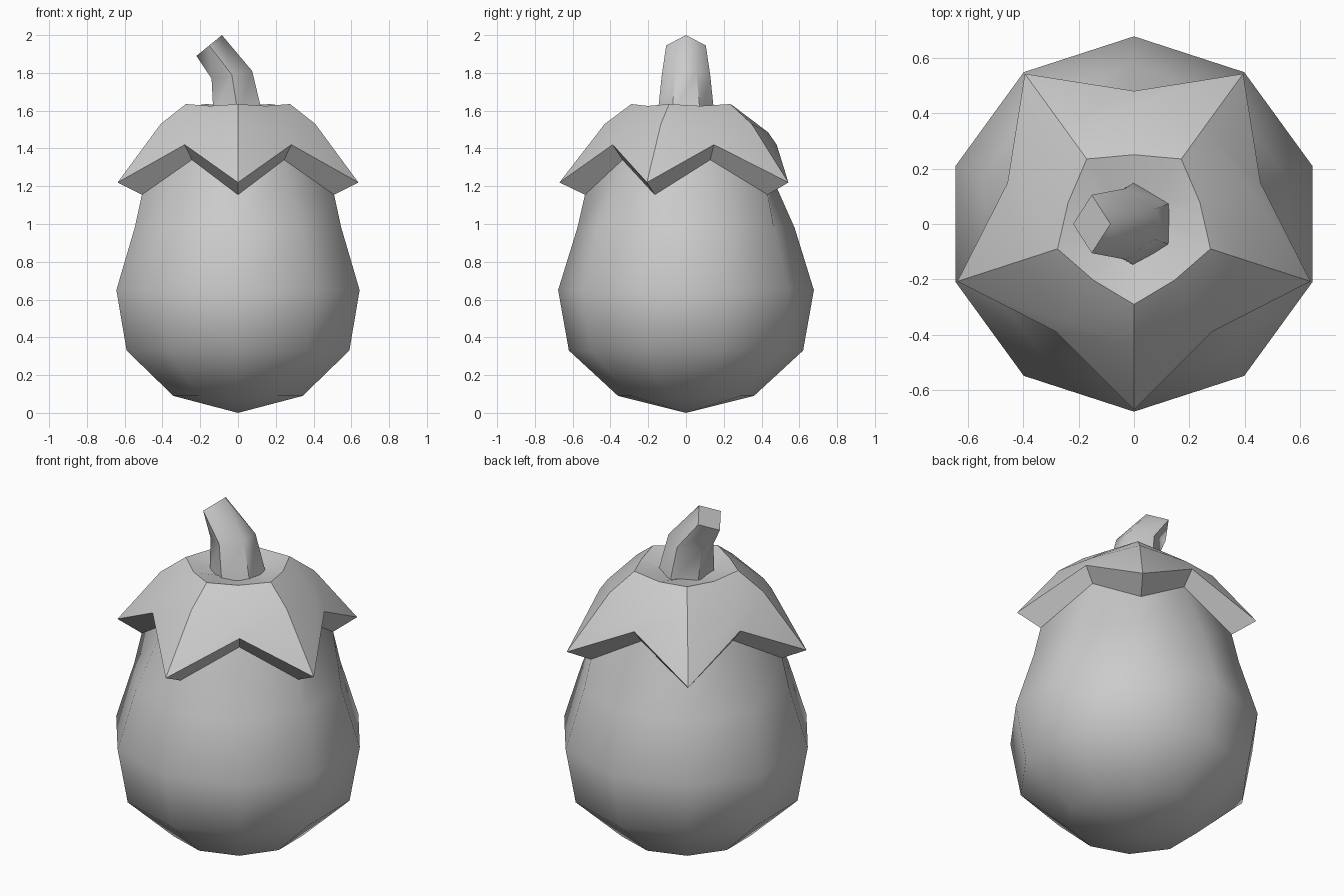
import bpy, bmesh
from math import sin, cos, radians

if "Cube" in bpy.data.objects:
    bpy.data.objects.remove(bpy.data.objects["Cube"])


def loft(name, rings, angle, start=None, cap=False):
    """Skin equal-length point rings; optional start pole and end cap."""
    bm = bmesh.new()
    loops = [[bm.verts.new(p) for p in ring] for ring in rings]
    n = len(loops[0])
    for a, b in zip(loops, loops[1:]):
        for i in range(n):
            j = (i + 1) % n
            bm.faces.new((a[i], a[j], b[j], b[i]))
    if start:
        pole = bm.verts.new(start)
        for i in range(n):
            bm.faces.new((pole, loops[0][(i + 1) % n], loops[0][i]))
    if cap:
        bm.faces.new(loops[-1])
    bmesh.ops.remove_doubles(bm, verts=bm.verts[:], dist=0.0005)
    bmesh.ops.recalc_face_normals(bm, faces=bm.faces[:])
    mesh = bpy.data.meshes.new(name)
    bm.to_mesh(mesh)
    bm.free()
    obj = bpy.data.objects.new(name, mesh)
    bpy.context.collection.objects.link(obj)
    bpy.ops.object.select_all(action='DESELECT')
    obj.select_set(True)
    bpy.context.view_layer.objects.active = obj
    bpy.ops.object.shade_smooth_by_angle(angle=radians(angle))
    return obj


def star(tip, valley):
    """Ten points, alternating tip and valley (radius, z), first tip at the front."""
    pts = []
    for i in range(10):
        r, z = valley if i % 2 else tip
        a = radians(-90 + 36 * i)
        pts.append((r * cos(a), r * sin(a), z))
    return pts


# Ten-sided fruit body, rising to the zigzag where the cap starts
rim = star((0.535, 1.155), (0.415, 1.34))
profile = [(0.36, 0.09), (0.62, 0.33), (0.677, 0.65), (0.575, 0.98)]
loft("fruit_body", [star(p, p) for p in profile] + [rim], 42, start=(0, 0, 0))

# Five-pointed leafy cap with a thick edge
loft("leaf_cap", [
    rim,
    star((0.67, 1.22), (0.48, 1.42)),
    star((0.43, 1.53), (0.435, 1.485)),
    star((0.29, 1.635), (0.25, 1.625)),
    star((0.11, 1.60), (0.11, 1.59)),
], 32)


# Bent stem: six-sided at the base, narrowing to a four-sided cut end
def stem_ring(left, right, half_y, spread):
    (xl, zl), (xr, zr) = left, right
    xm, zm = (xl + xr) / 2, (zl + zr) / 2
    return [(xr, -spread, zr), (xr, spread, zr), (xm, half_y, zm),
            (xl, spread, zl), (xl, -spread, zl), (xm, -half_y, zm)]


loft("stem", [
    stem_ring((-0.13, 1.58), (0.13, 1.58), 0.15, 0.075),
    stem_ring((-0.14, 1.77), (0.075, 1.81), 0.128, 0.055),
    stem_ring((-0.22, 1.89), (-0.085, 2.0), 0.105, 0.0),
], 50, cap=True)
